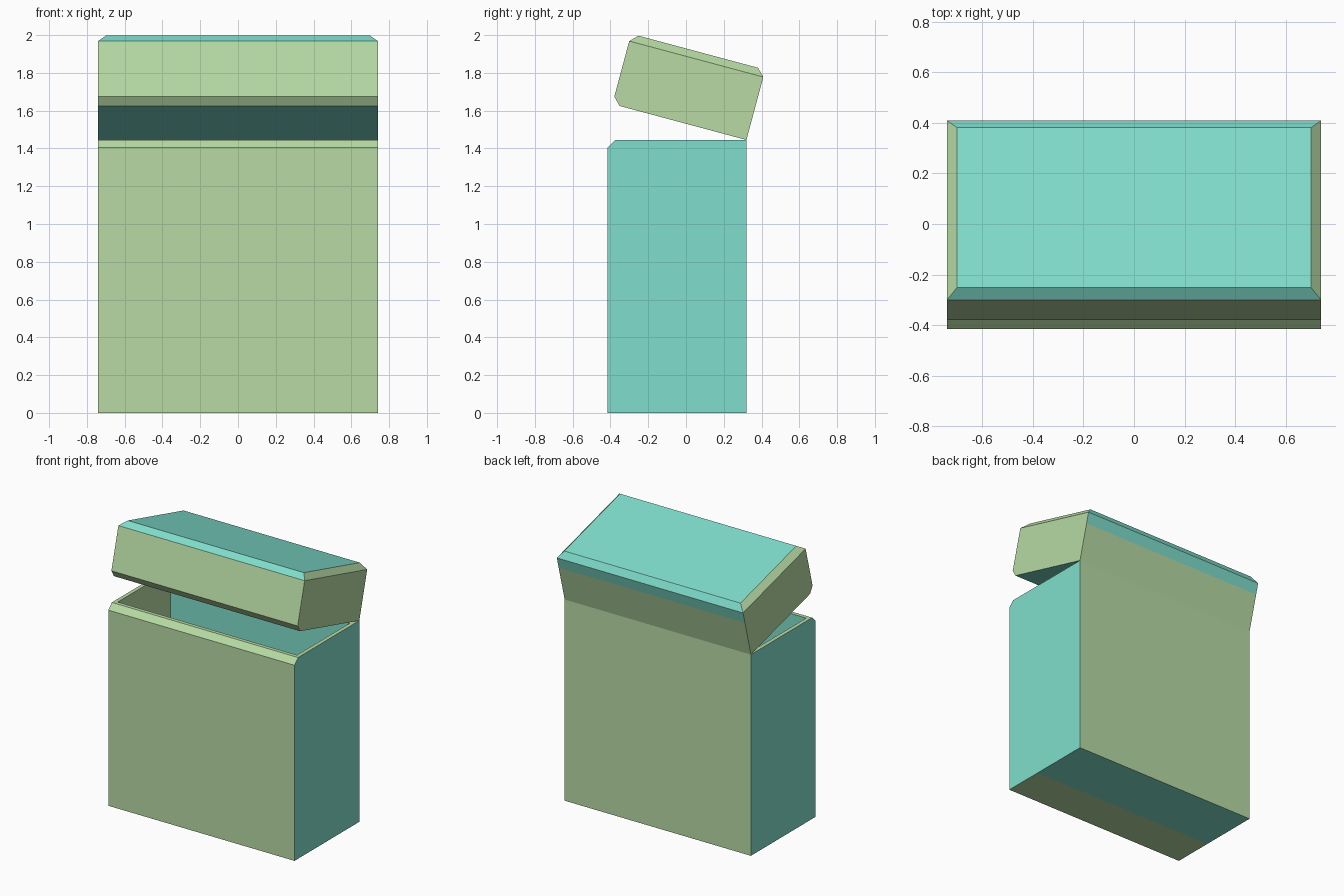
import bpy, bmesh, math
from mathutils import Vector, Matrix

if "Cube" in bpy.data.objects:
    bpy.data.objects.remove(bpy.data.objects["Cube"])

W, FRONT, BACK, TOP = 0.74, -0.415, 0.32, 1.445   # half width, depth range, body height
CH = 0.04                                          # chamfer size


def srgb(r, g, b):
    lin = lambda c: c / 12.92 if c <= 0.04045 else ((c + 0.055) / 1.055) ** 2.4
    return [lin(v / 255) for v in (r, g, b)] + [1.0]


mats = []
for name, col in (("soft_green", (183, 218, 164)), ("soft_teal", (128, 222, 204))):
    m = bpy.data.materials.new(name)
    m.diffuse_color = srgb(*col)
    m.use_nodes = True
    m.node_tree.nodes["Principled BSDF"].inputs["Base Color"].default_value = m.diffuse_color
    mats.append(m)
GREEN, TEAL = 0, 1


def box(y0, y1, z0, z1):
    bm = bmesh.new()
    bmesh.ops.create_cube(bm, size=1)
    for v in bm.verts:
        v.co = Vector((2 * W * v.co.x, y1 if v.co.y > 0 else y0, z1 if v.co.z > 0 else z0))
    return bm


def chamfer(bm, test):
    edges = [e for e in bm.edges if test((e.verts[0].co + e.verts[1].co) / 2)]
    bmesh.ops.bevel(bm, geom=edges, offset=CH, segments=1, affect='EDGES')
    bm.normal_update()


def split(bm, normal, co, no):
    """Cut only the faces that look along the given normal."""
    bm.normal_update()
    faces = [f for f in bm.faces if f.normal.dot(Vector(normal)) > 0.99]
    geom = set(faces)
    for f in faces:
        geom.update(f.edges)
        geom.update(f.verts)
    bmesh.ops.bisect_plane(bm, geom=list(geom), plane_co=co, plane_no=no)
    bm.normal_update()


def finish(bm, name, rule, matrix=Matrix()):
    bm.normal_update()
    for f in bm.faces:
        f.material_index = rule(f.normal, f.calc_center_median())
    bmesh.ops.transform(bm, matrix=matrix, verts=bm.verts)
    me = bpy.data.meshes.new(name)
    bm.to_mesh(me)
    bm.free()
    for m in mats:
        me.materials.append(m)
    bpy.context.collection.objects.link(bpy.data.objects.new(name, me))


# Body: hollow box with chamfered front lip
bm = box(FRONT, BACK, 0, TOP)
chamfer(bm, lambda c: c.y < FRONT + 0.01 and c.z > TOP - 0.01)
split(bm, (0, 0, -1), (0, -0.12, 0), (0, 1, 0))
rim = max(bm.faces, key=lambda f: f.normal.z)
bmesh.ops.inset_region(bm, faces=[rim], thickness=CH)
for v in rim.verts:
    v.co.y = FRONT + 0.068 if v.co.y < 0 else BACK - 0.07
floor = bmesh.ops.extrude_discrete_faces(bm, faces=[rim])["faces"][0]
for v in floor.verts:
    v.co.z = CH


def body_rule(n, c):
    if n.z < -0.9:                        # underside, painted in two bands
        return GREEN if c.y < -0.12 else TEAL
    if abs(n.x) > 0.9:                    # outer sides teal, inner sides green
        return TEAL if abs(c.x) > W - 0.01 else GREEN
    if abs(n.y) > 0.9:                    # outer front and back green, inner teal
        return GREEN if c.y < FRONT + 0.01 or c.y > BACK - 0.01 else TEAL
    return TEAL if n.z > 0.9 and c.z < 0.5 else GREEN


finish(bm, "bin_body", body_rule)

# Lid: closed block, hinged at the back and tilted open
D, H = BACK - FRONT, 0.385
bm = box(-D, 0, 0, H)


def lid_edge(c):
    upper = c.z > H - 0.01
    front_lower = c.z < 0.01 and c.y < -D + 0.01
    return upper or front_lower


chamfer(bm, lid_edge)
STRIPE = H - CH - 0.08
split(bm, (0, 1, 0), (0, 0, STRIPE), (0, 0, 1))


def lid_rule(n, c):
    if n.y > 0.9:                         # teal stripe along the top of the back
        return TEAL if c.z > STRIPE else GREEN
    if n.z < -0.9:
        return TEAL
    return TEAL if n.z > 0.5 and abs(n.x) < 0.3 else GREEN


finish(bm, "lid", lid_rule,
       Matrix.Translation((0, BACK, TOP)) @ Matrix.Rotation(math.radians(-15), 4, 'X'))
